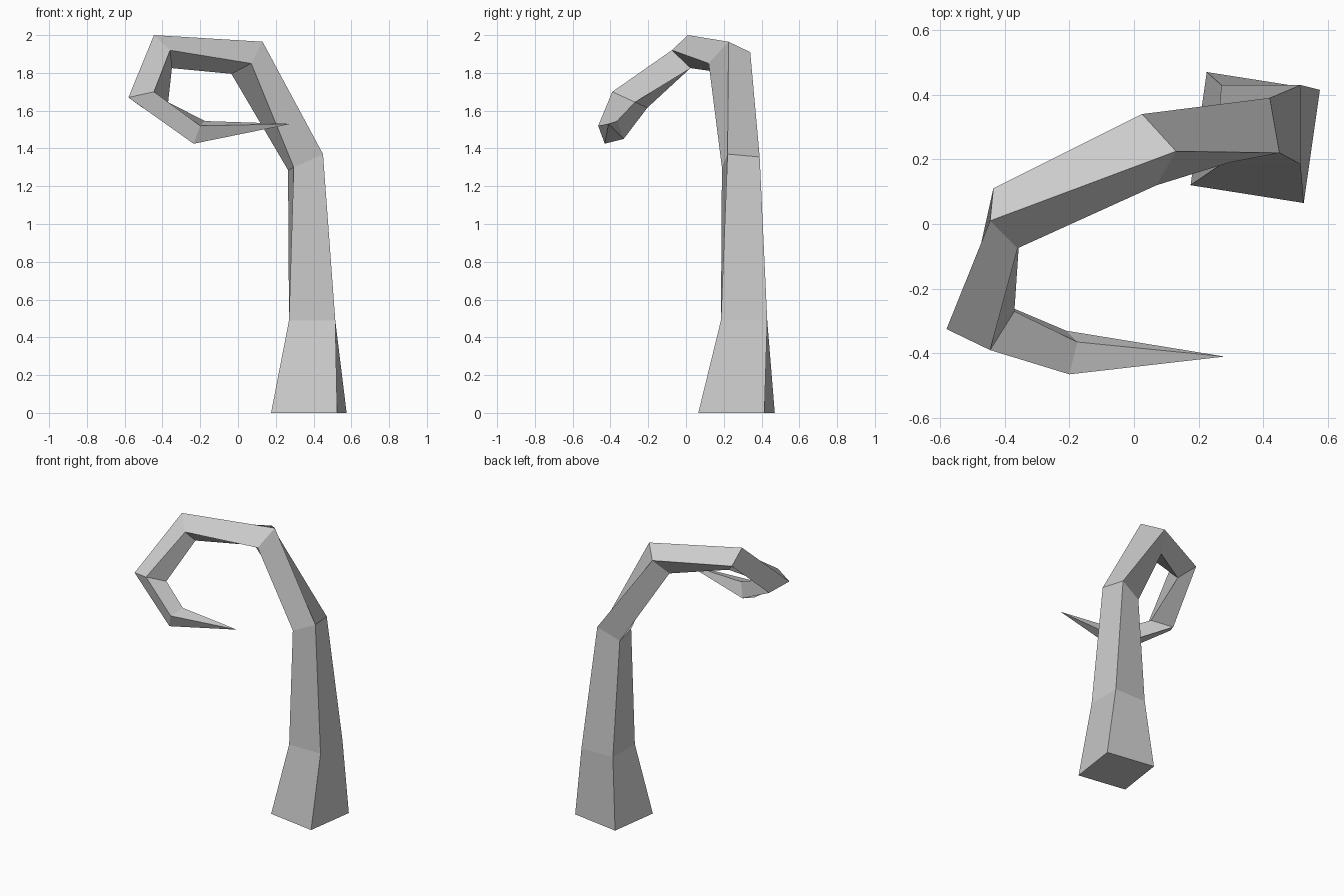
import bpy
import bmesh
from mathutils import Vector

# Remove the default object
default_cube = bpy.data.objects.get("Cube")
if default_cube:
    bpy.data.objects.remove(default_cube, do_unlink=True)

# One plain grey for the whole tentacle
grey = bpy.data.materials.new("plain_grey")
grey.use_nodes = True
grey_colour = (0.6, 0.6, 0.6, 1.0)
grey.diffuse_color = grey_colour
grey.node_tree.nodes["Principled BSDF"].inputs["Base Color"].default_value = grey_colour

# Cross-sections from base to tip: inner, outer and back-outer corners.
# The back-inner corner completes each parallelogram.
sections = [
    ((.175, .12, 0), (.525, .065, 0), (.575, .415, 0)),
    ((.27, .185, .49), (.515, .185, .49), (.515, .43, .49)),
    ((.295, .19, 1.3), (.45, .22, 1.37), (.42, .39, 1.355)),
    ((.07, .12, 1.85), (.13, .225, 1.965), (.025, .34, 1.91)),
    ((-.36, -.075, 1.92), (-.445, .01, 2), (-.435, .11, 1.905)),
    ((-.445, -.39, 1.7), (-.58, -.325, 1.67), (-.505, -.205, 1.615)),
    ((-.2, -.465, 1.52), (-.235, -.43, 1.425), (-.21, -.33, 1.45)),
]
tip_point = (.28, -.41, 1.53)


def add_ring(bm, corners):
    """Add the four vertices of one cross-section."""
    inner, outer, back_outer = (Vector(corner) for corner in corners)
    back_inner = inner + back_outer - outer
    return [bm.verts.new(p) for p in (inner, outer, back_outer, back_inner)]


def bridge(bm, lower, upper):
    """Join two neighbouring cross-sections with four side faces."""
    for i in range(4):
        j = (i + 1) % 4
        bm.faces.new((lower[i], lower[j], upper[j], upper[i]))


# Tentacle body: square sections joined along the curl
bm = bmesh.new()
rings = [add_ring(bm, corners) for corners in sections]
for lower, upper in zip(rings, rings[1:]):
    bridge(bm, lower, upper)

# Flat base and pointed tip
bm.faces.new(reversed(rings[0]))
tip = bm.verts.new(tip_point)
for i in range(4):
    bm.faces.new((rings[-1][i], rings[-1][(i + 1) % 4], tip))
bmesh.ops.recalc_face_normals(bm, faces=bm.faces[:])

mesh = bpy.data.meshes.new("curled_tentacle")
bm.to_mesh(mesh)
bm.free()
mesh.materials.append(grey)
tentacle = bpy.data.objects.new("curled_tentacle", mesh)
bpy.context.collection.objects.link(tentacle)
